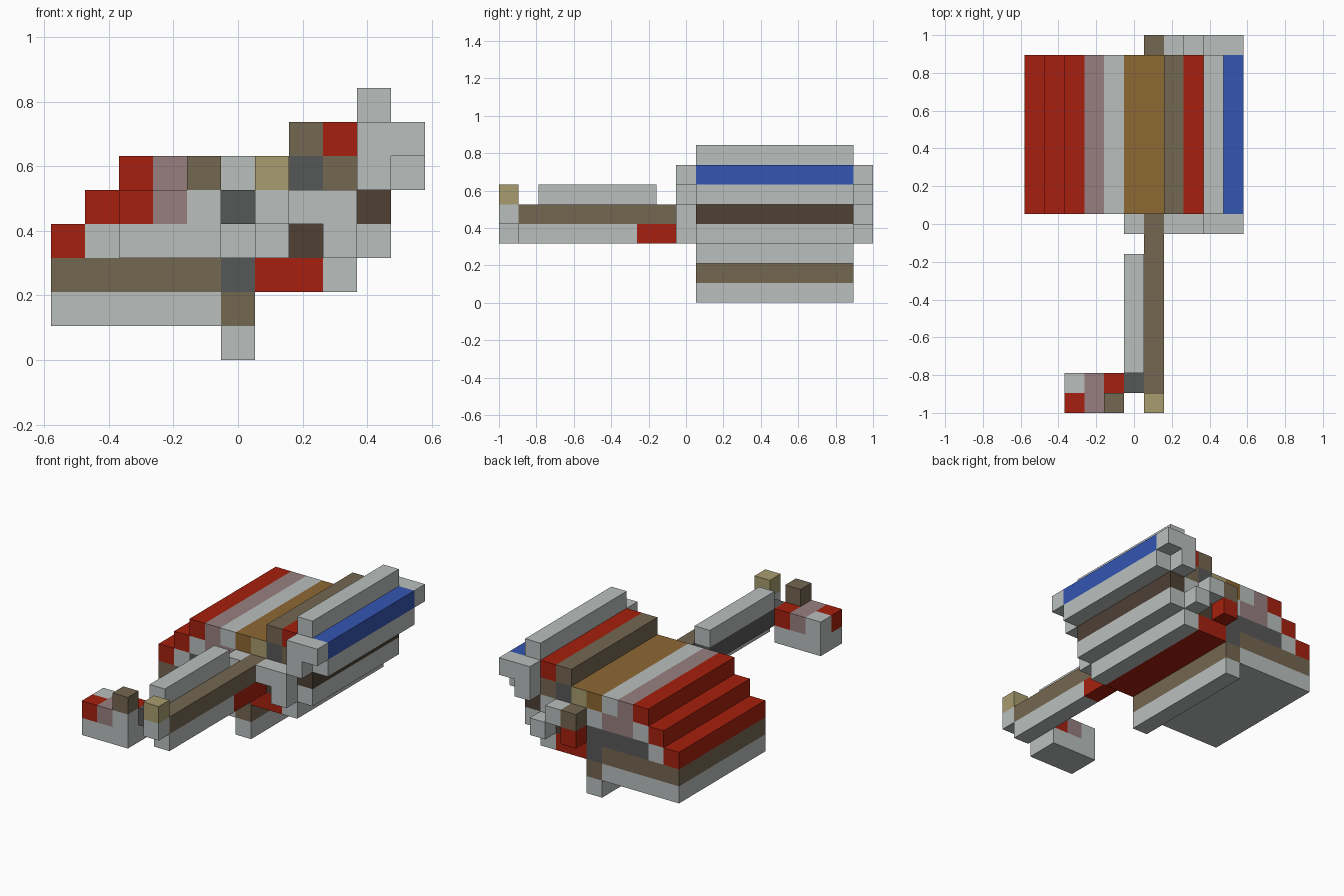
import bpy
import bmesh

cube = bpy.data.objects.get("Cube")
if cube:
    bpy.data.objects.remove(cube, do_unlink=True)

U = 2 / 19  # size of one block

# Palette: letter -> (name, display colour)
PALETTE = {
    "g": ("light_grey", (186, 191, 190)),
    "r": ("red", (166, 32, 14)),
    "m": ("mauve", (152, 127, 128)),
    "b": ("brown", (116, 103, 81)),
    "d": ("dark_grey", (86, 88, 87)),
    "t": ("tan", (168, 156, 110)),
    "k": ("dark_brown", (78, 64, 53)),
    "o": ("ochre", (141, 104, 52)),
    "u": ("blue", (52, 86, 178)),
}
LETTERS = list(PALETTE)


def to_linear(c):
    c /= 255
    return c / 12.92 if c <= 0.04045 else ((c + 0.055) / 1.055) ** 2.4


materials = []
for label, rgb in PALETTE.values():
    mat = bpy.data.materials.new(label)
    colour = [to_linear(c) for c in rgb] + [1]
    mat.use_nodes = True
    mat.diffuse_color = colour
    mat.node_tree.nodes["Principled BSDF"].inputs["Base Color"].default_value = colour
    materials.append(mat)


def slab(name, rows, left, bottom, front, back, top_colours={}):
    """Extrude a block profile (rows listed top to bottom) from front to back."""
    cells = {}
    for r, row in enumerate(reversed(rows)):
        for c, letter in enumerate(row):
            if letter != ".":
                cells[left + c, bottom + r] = letter
    bm = bmesh.new()
    verts = {}

    def vert(i, j, k):
        if (i, j, k) not in verts:
            verts[i, j, k] = bm.verts.new(((i - 5.5) * U, (j - 9.5) * U, k * U))
        return verts[i, j, k]

    def quad(corners, letter):
        face = bm.faces.new([vert(*p) for p in corners])
        face.material_index = LETTERS.index(letter)

    for (i, k), letter in cells.items():
        ring = [(i, k), (i + 1, k), (i + 1, k + 1), (i, k + 1)]
        quad([(a, front, c) for a, c in ring], letter)
        quad([(a, back, c) for a, c in reversed(ring)], letter)
        neighbours = [(i, k - 1), (i + 1, k), (i, k + 1), (i - 1, k)]
        for n, other in enumerate(neighbours):
            if other in cells:
                continue
            (a, c), (e, f) = ring[n], ring[(n + 1) % 4]
            shade = top_colours.get(i, letter) if n == 2 else letter
            quad([(a, front, c), (a, back, c), (e, back, f), (e, front, f)], shade)
    bmesh.ops.recalc_face_normals(bm, faces=bm.faces)
    mesh = bpy.data.meshes.new(name)
    bm.to_mesh(mesh)
    bm.free()
    for mat in materials:
        mesh.materials.append(mat)
    obj = bpy.data.objects.new(name, mesh)
    bpy.context.collection.objects.link(obj)
    return obj


# Long stepped body
slab("body", [
    ".........g.",
    ".......brgu",
    "..rmgotdbgg",
    ".rgmmggggk.",
    "rgddddgkgg.",
    "bbbbbdrrg..",
    "gggggb.....",
    ".....g.....",
], 0, 0, 10, 18, {6: "o"})

# Front frame and back frame
slab("front_frame", [
    "....gg",
    "....g.",
    "gbgg..",
    "gr.g..",
], 5, 3, 9, 10)
slab("back_frame", [
    "...gg",
    "...g.",
    "bg...",
    "r.g..",
], 6, 3, 18, 19)

# Long arm reaching forward
slab("arm_rear", ["b", "r"], 6, 3, 7, 9)
slab("arm", ["b", "g"], 6, 3, 1, 7)
slab("arm_tip", ["t", "g"], 6, 4, 0, 1)

# Bar lying beside the arm
slab("side_bar", ["g", "d"], 5, 4, 2, 8)
slab("side_bar_end", ["d"], 5, 4, 1, 2)

# Front pod
slab("pod_front", ["..b", "rmg", "ggg"], 2, 3, 0, 1)
slab("pod_rear", ["gmr", "ggg"], 2, 3, 1, 2)
